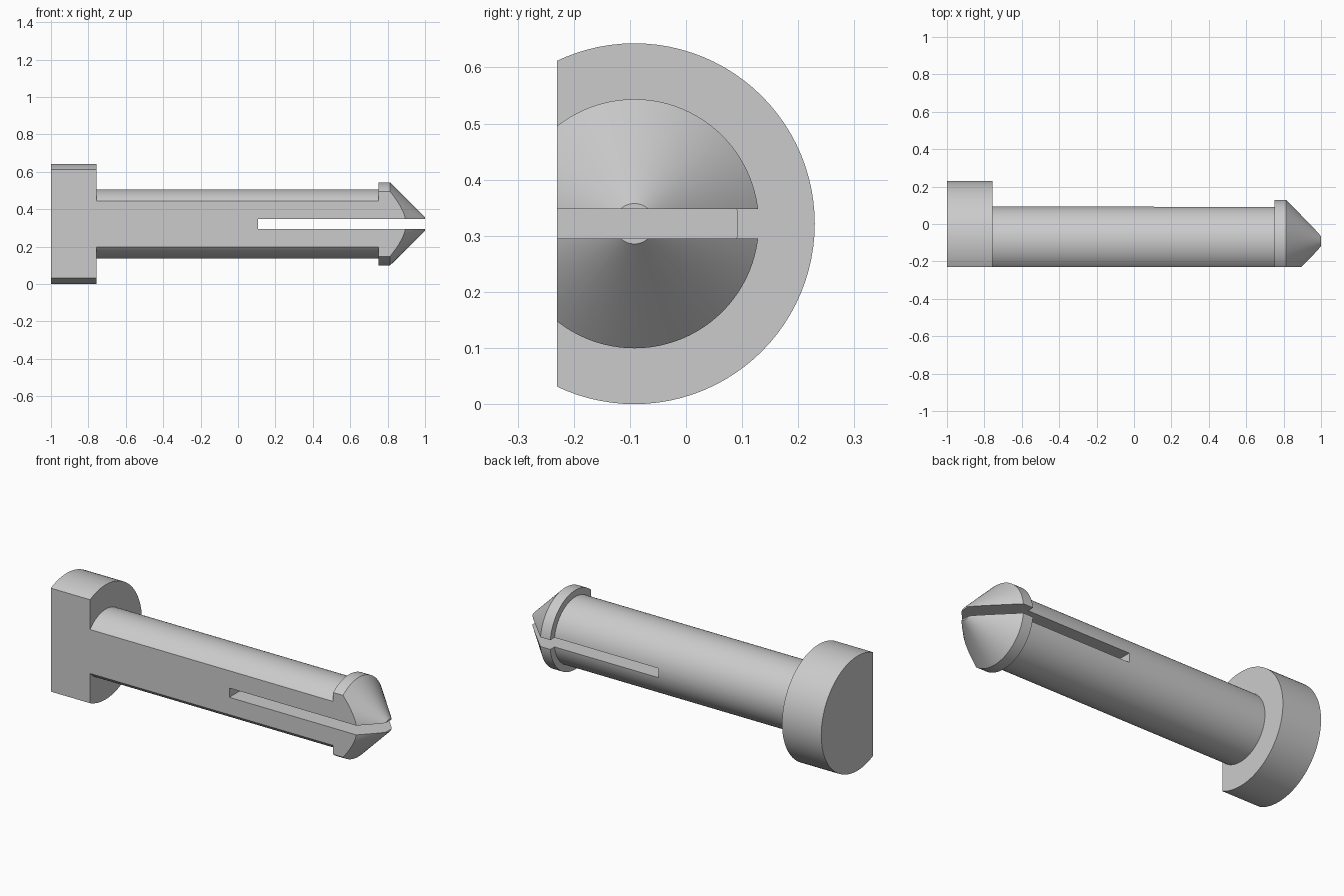
import bpy
import bmesh
import math
from mathutils import Matrix, Vector

cube = bpy.data.objects.get("Cube")
if cube:
    bpy.data.objects.remove(cube)

AXIS = Vector((0, -0.092, 0.3215))
FLAT_Y = -0.23
SLOT_START, SLOT_WIDTH = 0.107, 0.052

grey = bpy.data.materials.new("plain_grey")
grey.use_nodes = True
grey.diffuse_color = (0.6, 0.6, 0.6, 1)
grey.node_tree.nodes["Principled BSDF"].inputs["Base Color"].default_value = (0.6, 0.6, 0.6, 1)


def add_object(name, bm):
    mesh = bpy.data.meshes.new(name)
    bm.to_mesh(mesh)
    bm.free()
    mesh.materials.append(grey)
    obj = bpy.data.objects.new(name, mesh)
    bpy.context.collection.objects.link(obj)
    return obj


# Pin body: head, shaft, collar and cone tip turned around the long axis
profile = [(-1, 0), (-1, 0.3215), (-0.757, 0.3215), (-0.757, 0.185),
           (0.752, 0.185), (0.752, 0.222), (0.813, 0.222), (1, 0.036), (1, 0)]
bm = bmesh.new()
verts = [bm.verts.new(AXIS + Vector((x, 0, r))) for x, r in profile]
edges = [bm.edges.new(pair) for pair in zip(verts, verts[1:])]
bmesh.ops.spin(bm, geom=verts + edges, cent=AXIS, axis=(1, 0, 0),
               angle=math.tau, steps=96, use_merge=True)
bmesh.ops.remove_doubles(bm, verts=bm.verts, dist=1e-5)

# Flat front side
cut = bmesh.ops.bisect_plane(bm, geom=bm.verts[:] + bm.edges[:] + bm.faces[:],
                             plane_co=(0, FLAT_Y, 0), plane_no=(0, -1, 0), clear_outer=True)
rim = [e for e in cut["geom_cut"] if isinstance(e, bmesh.types.BMEdge)]
bmesh.ops.contextual_create(bm, geom=rim)
bmesh.ops.recalc_face_normals(bm, faces=bm.faces)
pin = add_object("split_pin", bm)

# Slot that splits the tip into two prongs
bm = bmesh.new()
bmesh.ops.create_cube(bm, size=1, matrix=Matrix.Translation((SLOT_START + 0.5, AXIS.y, AXIS.z))
                      @ Matrix.Diagonal((1, 1, SLOT_WIDTH, 1)))
cutter = add_object("slot_cutter", bm)
cutter.hide_render = True
slot = pin.modifiers.new("slot", "BOOLEAN")
slot.operation = "DIFFERENCE"
slot.solver = "EXACT"
slot.object = cutter

# Apply the cut, drop the helper and smooth the round surfaces
bpy.ops.object.select_all(action="DESELECT")
bpy.context.view_layer.objects.active = pin
pin.select_set(True)
bpy.ops.object.modifier_apply(modifier="slot")
bpy.data.objects.remove(cutter)
bpy.ops.object.shade_smooth_by_angle(angle=math.radians(30))
